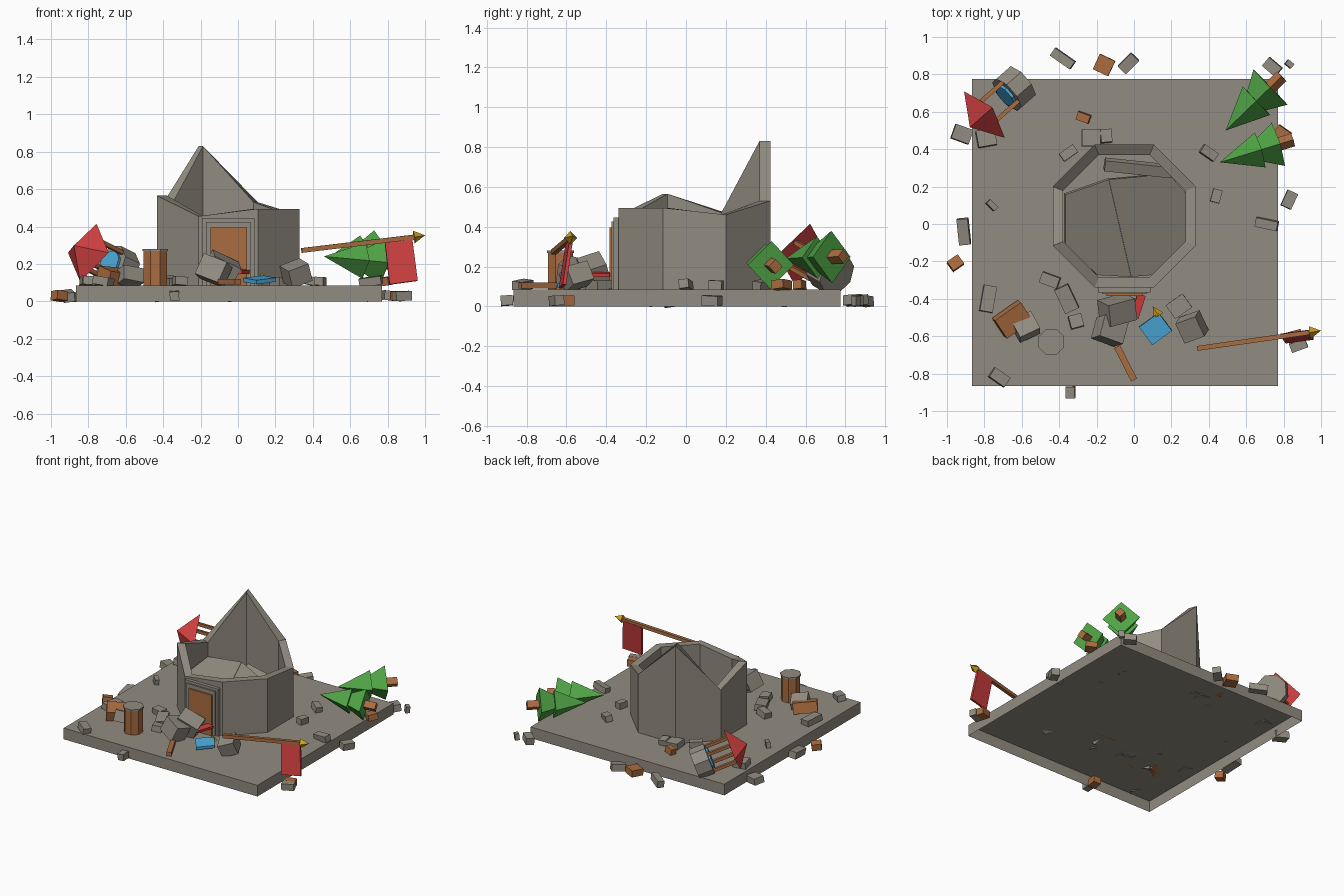
import bpy, bmesh, math, random
from mathutils import Vector, Matrix, Euler

random.seed(4)
if "Cube" in bpy.data.objects:
    bpy.data.objects.remove(bpy.data.objects["Cube"])


def material(name, r, g, b):
    mat = bpy.data.materials.new(name)
    mat.use_nodes = True
    mat.diffuse_color = (r, g, b, 1)
    shader = next(n for n in mat.node_tree.nodes if n.type == "BSDF_PRINCIPLED")
    shader.inputs["Base Color"].default_value = (r, g, b, 1)
    shader.inputs["Roughness"].default_value = 0.9
    return mat


STONE = material("stone", 0.29, 0.265, 0.22)
WOOD = material("wood", 0.4, 0.15, 0.05)
RED = material("red", 0.63, 0.05, 0.05)
GREEN = material("green", 0.08, 0.37, 0.06)
BLUE = material("blue", 0.07, 0.4, 0.7)
GOLD = material("gold", 0.62, 0.35, 0.01)
GROUND = 0.085


def finish(name, bm, mat, matrix=Matrix()):
    bmesh.ops.recalc_face_normals(bm, faces=bm.faces)
    mesh = bpy.data.meshes.new(name)
    bm.to_mesh(mesh)
    bm.free()
    mesh.materials.append(mat)
    obj = bpy.data.objects.new(name, mesh)
    obj.matrix_world = matrix
    bpy.context.collection.objects.link(obj)
    return obj


def box(name, center, size, mat, rot=(0, 0, 0)):
    """Box with its rotation given in degrees."""
    bm = bmesh.new()
    bmesh.ops.create_cube(bm, size=1, matrix=Matrix.Diagonal((*size, 1)))
    turn = Euler([math.radians(a) for a in rot]).to_matrix().to_4x4()
    return finish(name, bm, mat, Matrix.Translation(center) @ turn)


def rod(name, start, end, r1, r2, sides, mat, roll=0.0):
    """Prism, cone or pyramid running between two points."""
    a, b = Vector(start), Vector(end)
    bm = bmesh.new()
    bmesh.ops.create_cone(bm, cap_ends=True, segments=sides, radius1=r1,
                          radius2=r2, depth=(b - a).length)
    turn = (b - a).to_track_quat("Z", "Y").to_matrix().to_4x4()
    return finish(name, bm, mat, Matrix.Translation((a + b) / 2) @ turn
                  @ Matrix.Rotation(roll, 4, "Z"))


def sheet(name, corners, thickness, mat):
    """Flat piece with a little thickness."""
    bm = bmesh.new()
    bm.faces.new([bm.verts.new(c) for c in corners])
    obj = finish(name, bm, mat)
    mod = obj.modifiers.new("thickness", "SOLIDIFY")
    mod.thickness, mod.offset = thickness, 0
    return obj


# Ground slab, open underneath
slab = bmesh.new()
bmesh.ops.create_cube(slab, size=1, matrix=Matrix.Translation((-0.048, -0.045, GROUND / 2))
                      @ Matrix.Diagonal((1.635, 1.64, GROUND, 1)))
bottom = min(slab.faces, key=lambda f: f.calc_center_median().z)
bmesh.ops.delete(slab, geom=[bottom], context="FACES_ONLY")
finish("ground_slab", slab, STONE)

# Broken octagonal tower: one rim height per corner
rim = [0.46, 0.53, 0.83, 0.47, 0.565, 0.455, 0.495, 0.495]
tower = bmesh.new()
rings = []
for apothem, use_rim in ((0.382, False), (0.382, True), (0.327, True), (0.327, False)):
    ring = []
    for i, h in enumerate(rim):
        a = math.pi / 8 + i * math.pi / 4
        r = apothem / math.cos(math.pi / 8)
        z = h if use_rim else GROUND
        ring.append(tower.verts.new((-0.052 + r * math.cos(a), 0.042 + r * math.sin(a), z)))
    rings.append(ring)
for low, high in zip(rings, rings[1:]):
    for i in range(8):
        j = (i + 1) % 8
        tower.faces.new((low[i], low[j], high[j], high[i]))
finish("broken_tower", tower, STONE)

# Collapsed floor leaning inside the tower
hinge, foot = (-0.14, 0.24, 0.35), (-0.02, -0.28, 0.14)
sheet("fallen_floor_left", [hinge, (-0.37, 0.16, 0.36), (-0.37, -0.11, 0.33),
                            (-0.2, -0.27, 0.24), foot], 0.03, STONE)
sheet("fallen_floor_right", [hinge, foot, (0.09, -0.27, 0.12), (0.27, -0.09, 0.1),
                             (0.27, 0.17, 0.12), (0.18, 0.27, 0.16)], 0.03, STONE)
box("fallen_lintel", (0.02, 0.3, 0.25), (0.36, 0.06, 0.05), STONE, (20, 8, -6))

# Doorway
box("door_surround", (-0.052, -0.345, 0.265), (0.28, 0.04, 0.36), STONE)
box("door_frame", (-0.052, -0.36, 0.255), (0.24, 0.03, 0.34), STONE)
box("door", (-0.05, -0.37, 0.24), (0.195, 0.03, 0.31), WOOD)

# Fallen flag
rod("flag_pole", (0.34, -0.665, 0.272), (0.95, -0.578, 0.345), 0.018, 0.018, 4, WOOD, math.pi / 4)
rod("flag_pole_tip", (0.94, -0.58, 0.344), (1.0, -0.57, 0.353), 0.034, 0, 4, GOLD)
sheet("red_flag", [(0.785, -0.595, 0.32), (0.93, -0.575, 0.34),
                   (0.96, -0.61, 0.11), (0.81, -0.63, 0.09)], 0.018, RED)


# Felled trees: two stacked pyramids on a trunk
def felled_tree(side, tip, end, spread):
    tip, end = Vector(tip), Vector(end)
    at = lambda t: tip.lerp(end, t)
    rod(side + "_tree_top", at(0.55), tip, spread * 0.85, 0, 4, GREEN)
    rod(side + "_tree_bottom", at(0.8), at(0.25), spread * 1.05, 0, 4, GREEN)
    rod(side + "_tree_trunk", at(0.75), end, 0.036, 0.036, 4, WOOD)


felled_tree("back", (0.49, 0.5, 0.24), (0.79, 0.79, 0.25), 0.125)
felled_tree("near", (0.46, 0.33, 0.24), (0.85, 0.45, 0.2), 0.115)

# Toppled lookout turret
base, roof = Vector((-0.68, 0.69, 0.2)), Vector((-0.8, 0.585, 0.26))
axis = (roof - base).normalized()
across = axis.cross(Vector((0, 0, 1))).normalized()
above = across.cross(axis)
rod("turret_drum", base - axis * 0.11, base, 0.11, 0.11, 8, STONE, math.pi / 8)
rod("turret_floor", base, base + axis * 0.015, 0.075, 0.075, 8, BLUE, math.pi / 8)
rod("turret_roof", roof, roof + axis * 0.11, 0.165, 0, 4, RED)
for u, v in ((1, 1), (1, -1), (-1, 1), (-1, -1)):
    shift = across * u * 0.065 + above * v * 0.065
    rod("turret_post", base + shift, roof + shift, 0.016, 0.016, 4, WOOD, math.pi / 4)

# Barrel with stone lid, and the broken crate
rod("barrel", (-0.442, -0.63, GROUND), (-0.442, -0.63, 0.27), 0.068, 0.068, 8, WOOD, math.pi / 8)
rod("barrel_lid", (-0.442, -0.63, 0.268), (-0.442, -0.63, 0.28), 0.074, 0.074, 8, STONE, math.pi / 8)
box("broken_crate", (-0.65, -0.51, 0.13), (0.17, 0.12, 0.08), WOOD, (15, 5, 35))
box("crate_stone", (-0.58, -0.55, 0.13), (0.12, 0.11, 0.08), STONE, (-20, 10, 25))

# Rubble heap, plank and dropped banners before the door
box("heap_stone_back", (-0.09, -0.46, 0.17), (0.16, 0.12, 0.13), STONE, (20, 25, 15))
box("heap_stone_front", (-0.13, -0.57, 0.165), (0.14, 0.12, 0.12), STONE, (-15, 20, -20))
box("heap_stone_right", (0.31, -0.55, 0.15), (0.12, 0.12, 0.1), STONE, (15, -20, 20))
box("loose_plank", (-0.045, -0.745, 0.105), (0.035, 0.2, 0.03), WOOD, (0, 0, 27))
box("red_banner", (0.02, -0.44, 0.16), (0.045, 0.13, 0.02), RED, (0, 10, -18))
box("blue_banner", (0.115, -0.56, 0.115), (0.13, 0.12, 0.022), BLUE, (6, -6, 36))
rod("banner_tip", (0.13, -0.49, 0.12), (0.1, -0.44, 0.12), 0.032, 0, 4, GOLD)


# Scattered stones and wood chips: x, y, width, depth, turn
def scatter(name, mat, floor, height, rows):
    for x, y, w, d, turn in rows:
        tilt = random.uniform(-9, 9)
        box(name, (x, y, floor + height / 2), (w, d, height), mat, (tilt, -tilt, turn))


scatter("slab_stone", STONE, GROUND, 0.045, [
    (-0.23, 0.46, 0.1, 0.09, 0), (-0.15, 0.47, 0.06, 0.07, 5),
    (-0.35, 0.38, 0.09, 0.05, 35), (-0.76, 0.1, 0.06, 0.03, -45),
    (0.4, 0.38, 0.09, 0.05, -35), (0.44, 0.15, 0.05, 0.07, -15),
    (0.71, 0, 0.12, 0.05, -12), (-0.45, -0.3, 0.1, 0.06, -20),
    (-0.36, -0.4, 0.08, 0.14, 25), (-0.31, -0.52, 0.07, 0.07, 15),
    (0.24, -0.44, 0.11, 0.09, 35), (-0.78, -0.4, 0.07, 0.14, -10),
    (-0.79, 0.46, 0.1, 0.09, 10), (-0.72, -0.82, 0.1, 0.06, -35)])
scatter("fallen_stone", STONE, 0.004, 0.05, [
    (-0.92, 0.48, 0.1, 0.08, -20), (-0.91, -0.04, 0.06, 0.14, 5),
    (-0.38, 0.885, 0.13, 0.05, -35), (-0.03, 0.86, 0.1, 0.06, 45),
    (0.74, 0.84, 0.09, 0.06, -40), (0.83, 0.855, 0.04, 0.03, -40),
    (0.83, 0.13, 0.06, 0.09, -25), (0.88, -0.65, 0.09, 0.05, 20),
    (-0.34, -0.9, 0.05, 0.06, 0)])
scatter("slab_wood_chip", WOOD, GROUND, 0.045, [
    (-0.27, 0.57, 0.07, 0.045, -20), (0.79, 0.48, 0.08, 0.07, -35)])
scatter("fallen_wood_chip", WOOD, 0.004, 0.05, [
    (-0.955, -0.21, 0.07, 0.06, 35), (-0.16, 0.85, 0.09, 0.09, -25),
    (-0.34, -0.83, 0.06, 0.07, -5), (0.86, -0.6, 0.08, 0.06, 15)])
